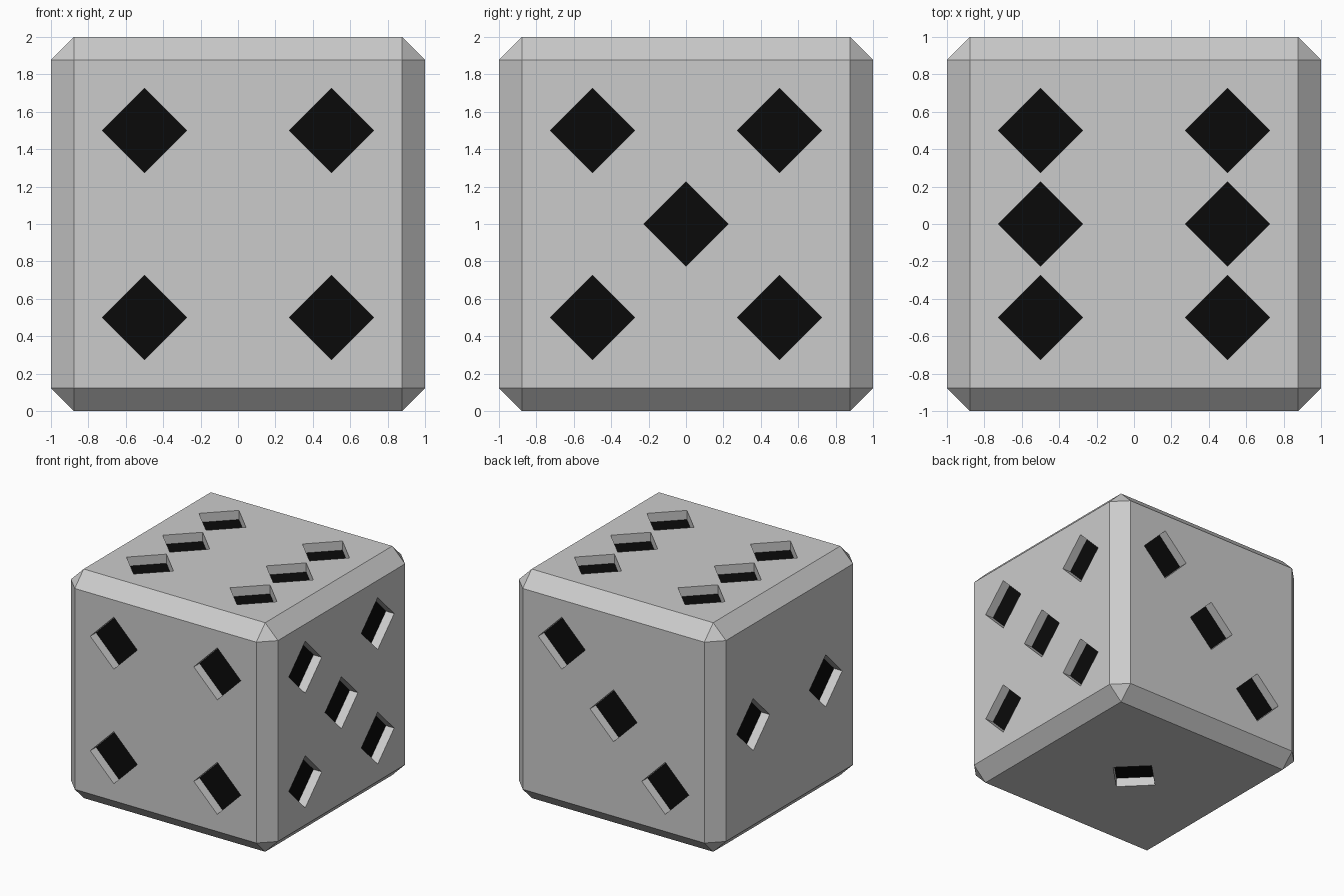
import bpy, bmesh
from mathutils import Matrix, Vector

if "Cube" in bpy.data.objects:
    bpy.data.objects.remove(bpy.data.objects["Cube"])

BEVEL, PIP, DEPTH = 0.123, 0.227, 0.08   # chamfer width, pip half diagonal, pip depth
S = 0.5


def make_object(name, bm):
    mesh = bpy.data.meshes.new(name)
    bm.to_mesh(mesh)
    bm.free()
    ob = bpy.data.objects.new(name, mesh)
    bpy.context.collection.objects.link(ob)
    return ob


# chamfered body, standing on z = 0
bm = bmesh.new()
bmesh.ops.create_cube(bm, size=2)
bmesh.ops.bevel(bm, geom=bm.edges[:], offset=BEVEL, segments=1, affect='EDGES')
bmesh.ops.translate(bm, verts=bm.verts[:], vec=(0, 0, 1))
body = make_object("dice_body", bm)

# pip positions on each side: outward normal, first axis, second axis, spots
corners = [(-S, -S), (S, -S), (-S, S), (S, S)]
X, Y, Z = Vector((1, 0, 0)), Vector((0, 1, 0)), Vector((0, 0, 1))
sides = [
    (-Z, X, -Y, [(0, 0)]),
    (-X, -Y, Z, [(-S, 0), (S, 0)]),
    (Y, -X, Z, [(-S, S), (0, 0), (S, -S)]),
    (-Y, X, Z, corners),
    (X, Y, Z, corners + [(0, 0)]),
    (Z, X, Y, corners + [(-S, 0), (S, 0)]),
]

# diamond cutters reaching DEPTH below each side
bm = bmesh.new()
for n, u, v, spots in sides:
    for a, b in spots:
        m = Matrix((u, v, n)).transposed().to_4x4()
        m.translation = Z + n + u * a + v * b
        bmesh.ops.create_cone(bm, cap_ends=True, segments=4, radius1=PIP, radius2=PIP,
                              depth=2 * DEPTH, matrix=m)

# turn diamonds so their points lie along the side axes if needed
bmesh.ops.recalc_face_normals(bm, faces=bm.faces[:])
cutter = make_object("pip_cutter", bm)
cutter.hide_render = True

# carve the pips
mod = body.modifiers.new("pips", 'BOOLEAN')
mod.operation = 'DIFFERENCE'
mod.solver = 'EXACT'
mod.object = cutter
bpy.context.view_layer.objects.active = body
bpy.ops.object.modifier_apply(modifier=mod.name)
bpy.data.objects.remove(cutter)

# black pip floors
black = bpy.data.materials.new("pip_black")
black.diffuse_color = (0.003, 0.003, 0.003, 1)
black.use_nodes = True
black.node_tree.nodes["Principled BSDF"].inputs["Base Color"].default_value = black.diffuse_color
body.data.materials.clear()
body.data.materials.append(None)
body.data.materials.append(black)
for p in body.data.polygons:
    depth = 1 - (p.center - Z).dot(p.normal)
    axis_aligned = max(abs(c) for c in p.normal) > 0.99
    p.material_index = int(axis_aligned and abs(depth - DEPTH) < 0.01)
